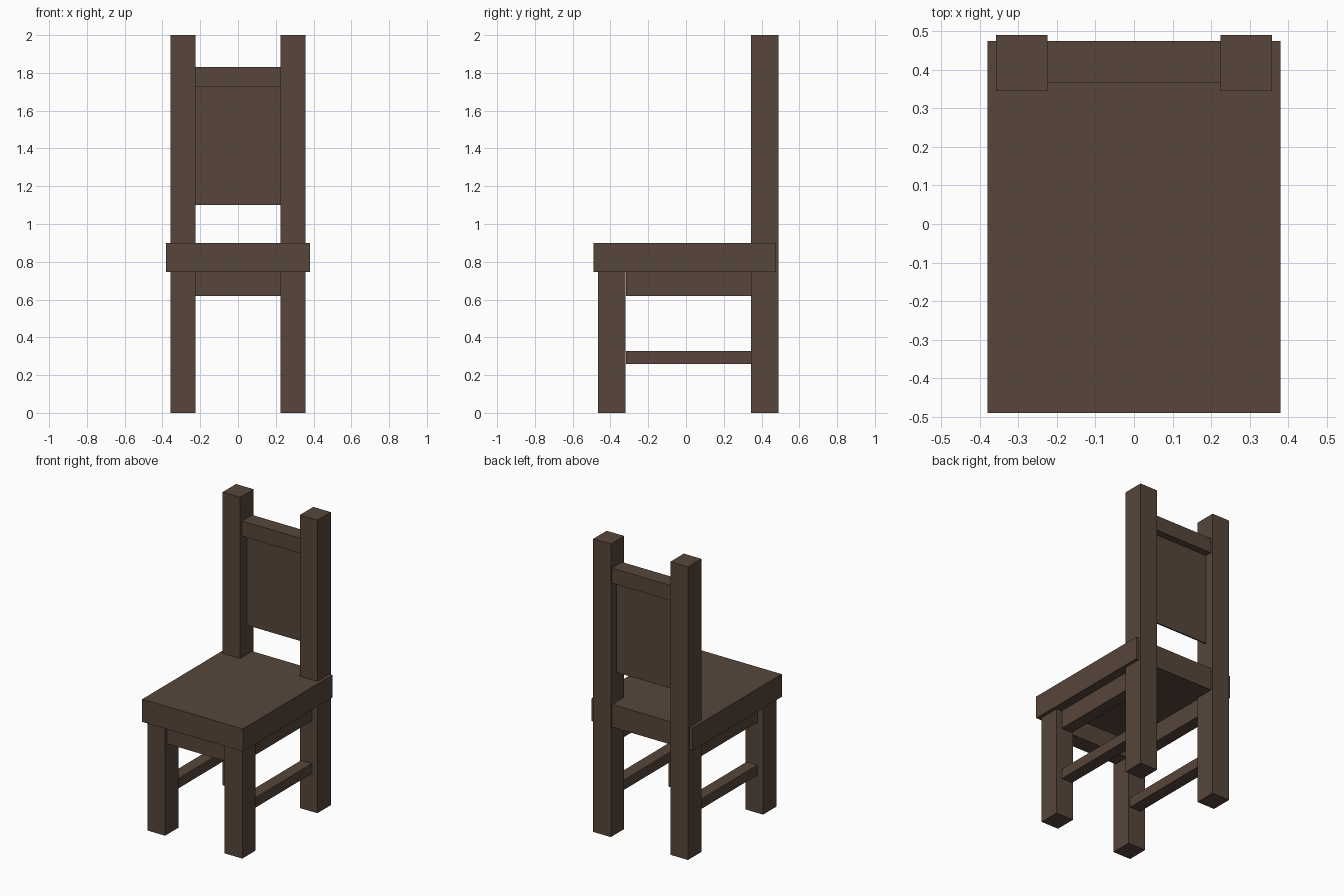
import bpy

cube = bpy.data.objects.get("Cube")
if cube:
    bpy.data.objects.remove(cube, do_unlink=True)

# Dark brown wood, used throughout
wood = bpy.data.materials.new("dark_wood")
wood.use_nodes = True
colour = (0.095, 0.061, 0.043, 1)
wood.diffuse_color = colour
wood.node_tree.nodes["Principled BSDF"].inputs["Base Color"].default_value = colour


def box(name, x, y, z):
    """Add a box spanning the (low, high) ranges along each axis."""
    spans = (x, y, z)
    bpy.ops.mesh.primitive_cube_add(size=1, location=[(a + b) / 2 for a, b in spans])
    part = bpy.context.object
    part.name = part.data.name = name
    part.scale = [b - a for a, b in spans]
    bpy.ops.object.transform_apply(location=False, rotation=False, scale=True)
    part.data.materials.append(wood)
    return part


def pair(name, x, y, z):
    """Add a box on the left and its mirror on the right."""
    box("left_" + name, x, y, z)
    box("right_" + name, (-x[1], -x[0]), y, z)


leg_x = (0.225, 0.358)
rail_x = (0.235, 0.317)
between_legs = (-0.225, 0.225)
side_y = (-0.318, 0.345)
seat_z = (0.745, 0.90)
apron_z = (0.62, seat_z[0])

# Seat and legs; the back legs run up as posts
box("seat", (-0.38, 0.38), (-0.49, 0.475), seat_z)
pair("front_leg", leg_x, (-0.465, -0.32), (0, seat_z[0]))
pair("back_post", leg_x, (0.345, 0.49), (0, 2))

# Rails under the seat and stretchers between the legs
box("front_apron", between_legs, (-0.445, -0.335), apron_z)
pair("side_apron", rail_x, side_y, apron_z)
pair("side_stretcher", rail_x, side_y, (0.26, 0.328))

# Backrest
box("top_rail", between_legs, (0.367, 0.475), (1.727, 1.83))
box("back_panel", between_legs, (0.417, 0.427), (1.10, 1.727))
